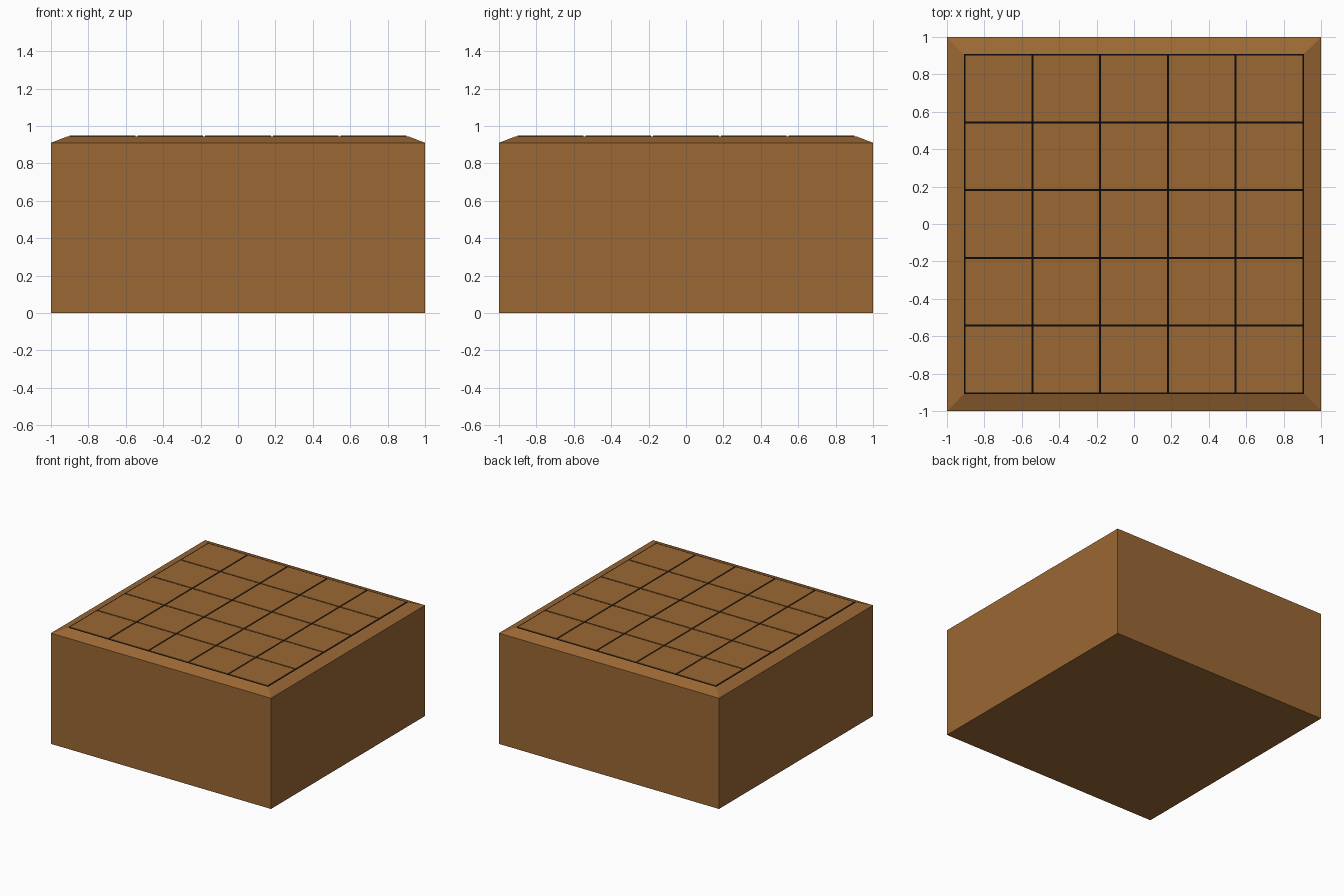
import bpy, bmesh

if "Cube" in bpy.data.objects:
    bpy.data.objects.remove(bpy.data.objects["Cube"])


def material(name, color):
    m = bpy.data.materials.new(name)
    m.diffuse_color = (*color, 1)
    m.use_nodes = True
    m.node_tree.nodes["Principled BSDF"].inputs["Base Color"].default_value = m.diffuse_color
    return m


brown = material("wood brown", (0.33, 0.14, 0.035))
dark = material("groove black", (0.003, 0.003, 0.003))


def ring(bm, cx, cy, half, z):
    return [bm.verts.new((cx + sx * half, cy + sy * half, z))
            for sx, sy in ((-1, -1), (1, -1), (1, 1), (-1, 1))]


def stack(bm, cx, cy, levels, bottom):
    """Square rings joined upward and capped; returns the top face."""
    rings = [ring(bm, cx, cy, h, z) for h, z in levels]
    for a, b in zip(rings, rings[1:]):
        for i in range(4):
            j = (i + 1) % 4
            bm.faces.new((a[i], a[j], b[j], b[i]))
    if bottom:
        bm.faces.new(rings[0][::-1])
    return bm.faces.new(rings[-1])


def finish(bm, name, mats):
    me = bpy.data.meshes.new(name)
    bm.to_mesh(me)
    bm.free()
    for m in mats:
        me.materials.append(m)
    bpy.context.collection.objects.link(bpy.data.objects.new(name, me))


# Body: box with a sloped rim, its recessed top forms the dark grooves
bm = bmesh.new()
top = stack(bm, 0, 0, [(1, 0), (1, 0.91), (0.91, 0.945)], True)
top.material_index = 1
finish(bm, "block_body", [brown, dark])

# Top tiles: five by five raised squares separated by narrow grooves
PITCH = 0.362
bm = bmesh.new()
for i in range(-2, 3):
    for j in range(-2, 3):
        stack(bm, i * PITCH, j * PITCH, [(0.176, 0.945), (0.176, 0.95)], False)
finish(bm, "top_tiles", [brown])
